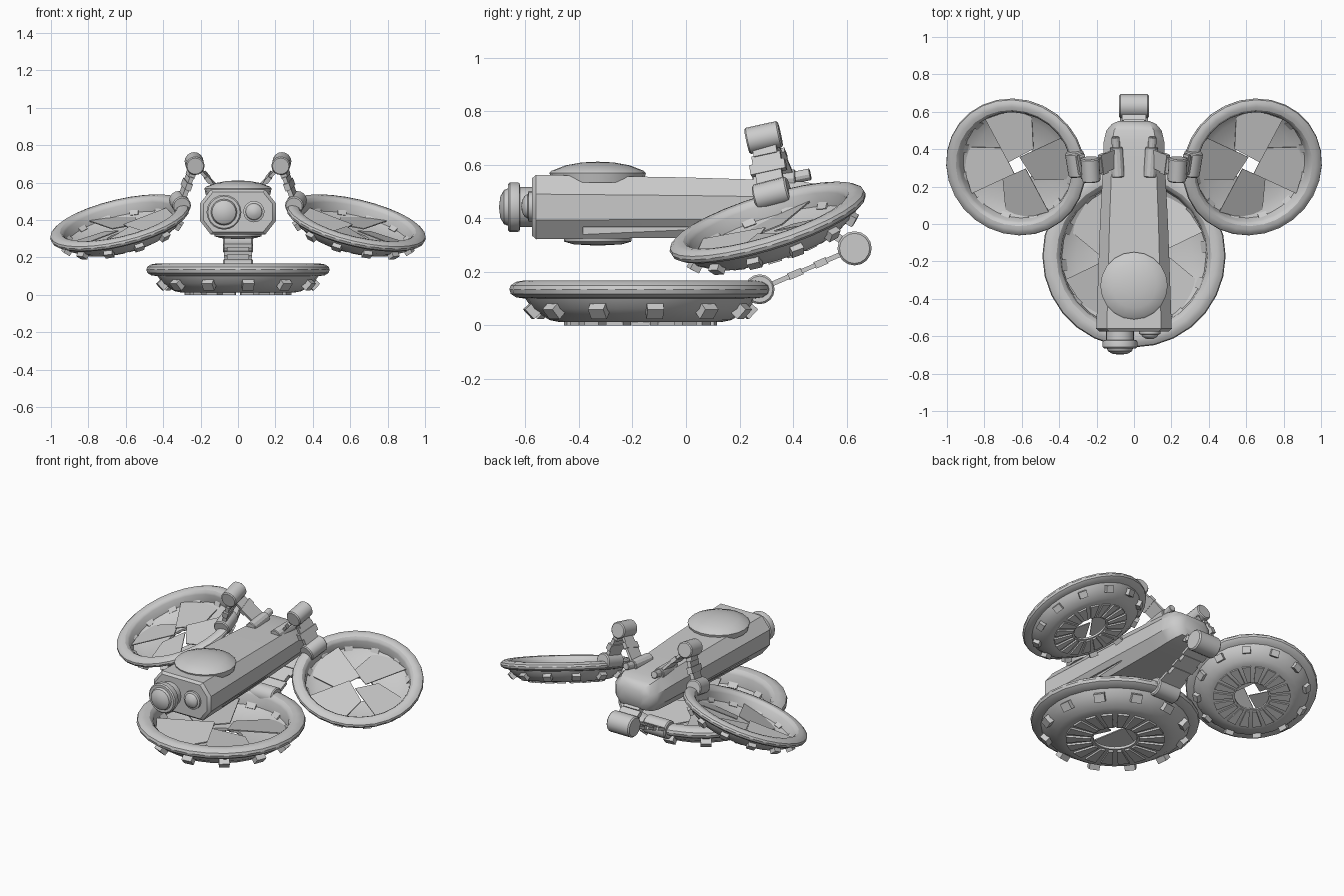
import bpy, bmesh
from math import pi, cos, sin
from mathutils import Matrix, Vector

if "Cube" in bpy.data.objects:
    bpy.data.objects.remove(bpy.data.objects["Cube"])

ID = Matrix.Identity(4)
FLIP = Matrix.Scale(-1, 4, (1, 0, 0))
T = Matrix.Translation


def make(name, bm, mat=ID):
    bmesh.ops.remove_doubles(bm, verts=bm.verts, dist=1e-5)
    bm.transform(mat)
    bmesh.ops.recalc_face_normals(bm, faces=bm.faces)
    me = bpy.data.meshes.new(name)
    bm.to_mesh(me)
    bm.free()
    ob = bpy.data.objects.new(name, me)
    bpy.context.collection.objects.link(ob)
    return ob


def loft(rings, closed=False, caps=False):
    """Skin equal-length rings of points; optionally join last to first."""
    bm = bmesh.new()
    vs = [[bm.verts.new(p) for p in r] for r in rings]
    n = len(vs[0])
    for i in range(len(vs) if closed else len(vs) - 1):
        a, b = vs[i], vs[(i + 1) % len(vs)]
        for k in range(n):
            bm.faces.new((a[k], a[(k + 1) % n], b[(k + 1) % n], b[k]))
    if caps:
        bm.faces.new(vs[0])
        bm.faces.new(vs[-1])
    return bm


def lathe(name, prof, mat=ID, seg=24, closed=False):
    rings = [[(r * cos(2 * pi * k / seg), r * sin(2 * pi * k / seg), z) for k in range(seg)]
             for r, z in prof]
    return make(name, loft(rings, closed), mat)


def cyl(name, p0, p1, r, mat=ID, seg=16):
    p0, p1 = Vector(p0), Vector(p1)
    d = p1 - p0
    h, c = d.length, min(r * 0.12, 0.008)
    m = mat @ T(p0) @ d.to_track_quat('Z', 'Y').to_matrix().to_4x4()
    return lathe(name, [(0, 0), (r - c, 0), (r, c), (r, h - c), (r - c, h), (0, h)], m, seg)


def add_box(bm, size, mat):
    bmesh.ops.create_cube(bm, size=1, matrix=mat @ Matrix.Diagonal((*size, 1)))


def link(name, p0, p1, wide, steps, mat=ID):
    """Stepped plate between two hinges; steps = (start, end, width, thickness)."""
    p0, p1 = Vector(p0), Vector(p1)
    x = (p1 - p0).normalized()
    z = x.cross(Vector(wide)).normalized()
    rot = Matrix((x, z.cross(x), z)).transposed().to_4x4()
    bm, L = bmesh.new(), (p1 - p0).length
    for a, b, w, t in steps:
        add_box(bm, (L * (b - a), w, t), T(p0.lerp(p1, (a + b) / 2)) @ rot)
    return make(name, bm, mat)


def rotor(prefix, mat):
    # rounded rim and shallow bowl with a central opening
    lathe(prefix + "_rotor_housing",
          [(.40, .150), (.415, .163), (.44, .167), (.465, .163), (.485, .150), (.49, .135),
           (.485, .118), (.465, .105), (.43, .100), (.405, .062), (.34, .020), (.30, .012),
           (.127, .012), (.127, .028), (.31, .028), (.385, .070), (.392, .135)],
          mat, 28, True)
    # lugs round the bowl
    bm = bmesh.new()
    for k in range(12):
        m = Matrix.Rotation(2 * pi * (k + .25) / 12, 4, 'Z') @ T((.40, 0, .062)) \
            @ Matrix.Rotation(.75, 4, 'Y')
        add_box(bm, (.06, .062, .05), m)
    make(prefix + "_rotor_lugs", bm, mat)
    # radial ribs under the bowl
    bm = bmesh.new()
    for k in range(18):
        r = Matrix.Rotation(2 * pi * k / 18, 4, 'Z')
        pts = [(.14, .014), (.285, .034), (.285, -.034), (.14, -.014)]
        lo = [bm.verts.new(r @ Vector((x, y, 0))) for x, y in pts]
        hi = [bm.verts.new(r @ Vector((x, y, .014))) for x, y in pts]
        bm.faces.new(lo)
        bm.faces.new(hi)
        for i in range(4):
            j = (i + 1) % 4
            bm.faces.new((lo[i], lo[j], hi[j], hi[i]))
    make(prefix + "_rotor_ribs", bm, mat)
    # pitched pinwheel blades leaving a small square hole
    bm = bmesh.new()
    for k in range(4):
        r = Matrix.Rotation(pi / 2 * k + .45, 4, 'Z')
        pts = [(.045, -.045), (.385, -.045), (.365, .11), (.27, .25), (.05, .15)]
        lo = [bm.verts.new(r @ Vector((x, y, .095 - .18 * (y + .045)))) for x, y in pts]
        hi = [bm.verts.new(v.co + Vector((0, 0, .007))) for v in lo]
        bm.faces.new(lo)
        bm.faces.new(hi)
        for i in range(5):
            j = (i + 1) % 5
            bm.faces.new((lo[i], lo[j], hi[j], hi[i]))
    make(prefix + "_rotor_blades", bm, mat)


# main body: tapering octagonal hull with a rounded tail
def section(y, w, top, bot):
    cx, cz = w * .28, (top - bot) * .3
    return [(w, y, bot + cz), (w, y, top - cz), (w - cx, y, top), (cx - w, y, top),
            (-w, y, top - cz), (-w, y, bot + cz), (cx - w, y, bot), (w - cx, y, bot)]


body = make("body", loft([section(*s) for s in [
    (-.575, .185, .55, .335), (-.56, .202, .563, .322), (0, .182, .553, .328),
    (.33, .165, .543, .335), (.44, .162, .537, .340), (.50, .148, .525, .348),
    (.535, .118, .505, .362), (.552, .08, .48, .385)]], caps=True))

# grooves along the lower flanks
bm = bmesh.new()
for s in (-1, 1):
    add_box(bm, (.05, .46, .03), T((s * .178, -.155, .352)))
cutter = make("groove_cutter", bm)
cutter.hide_render = True
cutter.hide_viewport = True
cut = body.modifiers.new("grooves", 'BOOLEAN')
cut.operation = 'DIFFERENCE'
cut.object = cutter

# top dome and belly disc
lathe("top_dome", [(0, .612), (.06, .609), (.12, .598), (.172, .578), (.18, .57),
                   (.172, .535), (0, .53)], T((0, -.33, 0)), 20)
lathe("belly_disc", [(0, .298), (.09, .303), (.125, .313), (.13, .34), (0, .34)],
      T((0, -.33, 0)), 20)

# front lenses, turned about the y axis
front = Matrix.Rotation(pi / 2, 4, 'X')
lathe("main_lens", [(0, .55), (.075, .55), (.075, .62), (.09, .622), (.093, .63), (.093, .658),
                    (.086, .665), (.07, .665), (.064, .68), (.04, .694), (0, .699)],
      T((-.075, 0, .442)) @ front, 20)
lathe("small_lens", [(0, .55), (.057, .55), (.057, .588), (.045, .592), (.04, .602),
                     (.022, .613), (0, .616)], T((.085, 0, .445)) @ front, 16)

# lower rotor and its folding rear arm
rotor("lower", T((0, -.17, 0)))
TAIL, LOW = (0, .63, .288), (0, .275, .135)
cyl("tail_hinge", (-.08, .63, .288), (.08, .63, .288), .064)
cyl("lower_rotor_hinge", (-.08, .275, .135), (.08, .275, .135), .056)
link("lower_arm", TAIL, LOW, (1, 0, 0), [
    (0, .30, .15, .018), (.29, .42, .12, .026), (.41, .56, .15, .016),
    (.55, .70, .12, .026), (.69, 1, .15, .018)])
link("tail_bracket", TAIL, (0, .46, .40), (1, 0, 0), [(0, .5, .13, .03), (.5, 1, .11, .045)])

# side rotors with hinged arms, mirrored left and right
for side, M in (("right", ID), ("left", FLIP)):
    tilt = Vector((.24, -.31, 1)).to_track_quat('Z', 'Y').to_matrix().to_4x4()
    rotor(side, M @ T((.632, .305, .385)) @ tilt @ Matrix.Scale(.78, 4) @ T((0, 0, -.135)))
    d = Vector((.16, 1, .26)).normalized() * .066
    d2 = Vector((.06, 1, .22)).normalized() * .064
    hub, top = Vector((.31, .322, .492)), Vector((.232, .29, .702))
    cyl(side + "_rotor_hinge", hub - d, hub + d, .05, M)
    cyl(side + "_elbow_hinge", top - d2, top + d2, .05, M)
    link(side + "_outer_arm", hub, top, d, [
        (0, .40, .10, .024), (.38, .55, .135, .032), (.53, .70, .11, .022), (.68, 1, .09, .034)], M)
    root = Vector((.105, .35, .562))
    link(side + "_inner_arm", top, root, d2, [
        (0, .45, .085, .016), (.43, .62, .11, .024), (.6, 1, .10, .016)], M)
    cyl(side + "_shoulder_hinge", (.085, .25, .54), (.095, .41, .55), .034, M, 12)
    cyl(side + "_shoulder_peg", (.095, .40, .552), (.10, .465, .565), .022, M, 12)

# smooth the round parts while keeping sharp edges
bpy.ops.object.select_all(action='DESELECT')
for ob in bpy.context.scene.objects:
    if ob is not cutter:
        ob.select_set(True)
        bpy.context.view_layer.objects.active = ob
bpy.ops.object.shade_smooth_by_angle(angle=.52)
